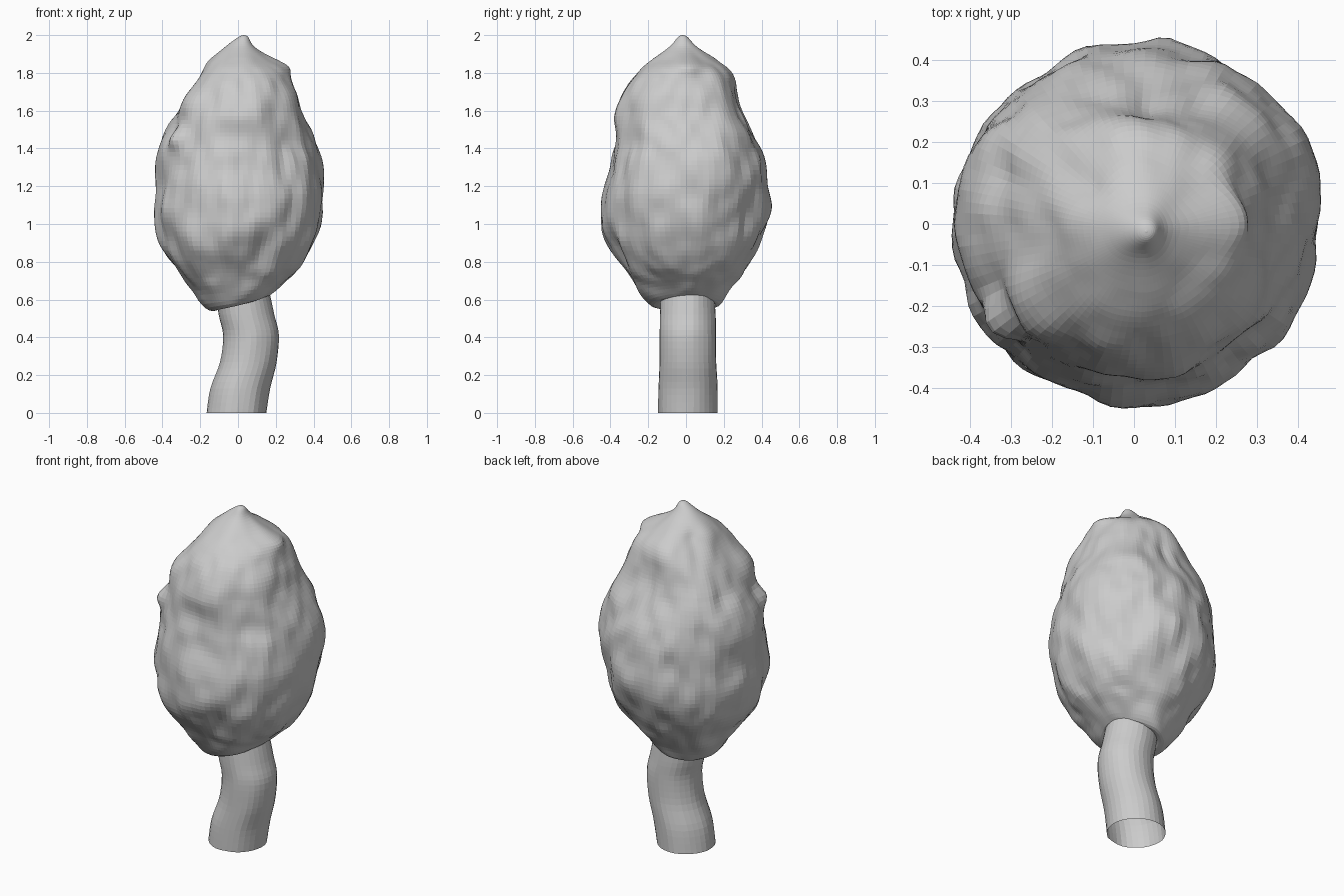
import bpy, bmesh, math
from mathutils import Vector, noise

cube = bpy.data.objects.get("Cube")
if cube:
    bpy.data.objects.remove(cube)

grey = bpy.data.materials.new("plain grey")
grey.use_nodes = True
tone = (0.6, 0.6, 0.6, 1)
grey.diffuse_color = tone
grey.node_tree.nodes["Principled BSDF"].inputs["Base Color"].default_value = tone


def smooth_at(rows, t):
    """Catmull-Rom sample of a list of rows, t from 0 to 1."""
    s = t * (len(rows) - 1)
    i = min(int(s), len(rows) - 2)
    f = s - i
    a, b, c, d = (Vector(rows[max(0, min(len(rows) - 1, k))]) for k in range(i - 1, i + 3))
    return b + f / 2 * (c - a + f * (2 * a - 5 * b + 4 * c - d + f * (3 * (b - c) + d - a)))


def build(name, point, segments, rings, closed):
    """Skin a tube of rings from point(angle, t), with closed or open ends."""
    bm = bmesh.new()
    loops = [[bm.verts.new(point(math.tau * s / segments, r / rings)) for s in range(segments)]
             for r in range(rings + 1)]
    for low, high in zip(loops, loops[1:]):
        for s in range(segments):
            n = (s + 1) % segments
            bm.faces.new((low[s], low[n], high[n], high[s]))
    if closed:
        bm.faces.new(loops[0][::-1])
        bm.faces.new(loops[-1])
    mesh = bpy.data.meshes.new(name)
    bm.to_mesh(mesh)
    bm.free()
    mesh.materials.append(grey)
    obj = bpy.data.objects.new(name, mesh)
    bpy.context.collection.objects.link(obj)


# Crown outline: height, then reach to the left, right, back and front
outline = [
    (.61, .08, .08, .08, .08), (.575, .16, .14, .17, .18), (.67, .25, .25, .24, .26),
    (.78, .34, .345, .32, .345), (.92, .41, .415, .39, .42), (1.06, .435, .44, .43, .44),
    (1.20, .445, .42, .43, .435), (1.34, .435, .425, .40, .40), (1.46, .39, .40, .36, .37),
    (1.58, .34, .32, .315, .37), (1.70, .31, .27, .28, .33), (1.80, .25, .22, .25, .25),
    (1.87, .15, .17, .17, .16), (1.94, .06, .09, .07, .07), (1.99, .025, .025, .025, .025),
    (2.0, .002, .002, .002, .002)]

# Foliage swellings: angle in degrees, height, angular spread, height spread, size
swellings = [(217, 1.45, 9, .06, .045), (222, 1.64, 18, .1, .035), (38, 1.48, 18, .12, .045),
             (27, 1.3, 14, .15, .02), (5, 1.85, 22, .05, .045), (62, 1.2, 12, .2, .02),
             (105, 1.1, 14, .2, .02), (222, 1.3, 8, .06, -.02), (140, 1.55, 16, .12, .02),
             (320, 1.55, 16, .12, .02), (200, .95, 8, .15, -.015), (290, .9, 8, .12, -.02),
             (235, .8, 20, .12, .015), (135, 1.82, 22, .07, -.04), (85, 1.6, 8, .12, -.02)]


def crown_point(a, t):
    z, left, right, back, front = smooth_at(outline, t)
    c, s = math.cos(a), math.sin(a)
    r = (left if c > 0 else right) * c * c + (back if s > 0 else front) * s * s
    body = min(1, max(0, r) / .3)
    # lumps that are slightly taller than wide
    lump = noise.noise(Vector((r * c * 6.5, r * s * 6.5, z * 4.5)))
    fine = noise.noise(Vector((r * c * 13 + 7, r * s * 13, z * 7)))
    r += body * (.026 * lump + .013 * fine)
    for deg, h, da, dz, size in swellings:
        turn = (math.degrees(a) - deg + 180) % 360 - 180
        r += size * math.exp(-(turn / da) ** 2 - ((z - h) / dz) ** 2)
    # underside is tilted, tip leans left
    under = max(0, min(1, (.77 - z) / .18))
    lean = .03 * max(0, min(1, (z - 1.6) / .4))
    z += under * (.04 * c + .005 * math.cos(2 * a))
    return Vector((r * c + lean, r * s - lean * .6, z))


build("crown", crown_point, 96, 84, True)

# Bent hollow trunk: centre x, height, radius
bend = [(-.008, 0, .158), (.012, .13, .157), (.055, .27, .15),
        (.069, .41, .149), (.045, .52, .147), (.02, .66, .14)]


def trunk_point(a, t):
    x, z, r = smooth_at(bend, t)
    r += .004 * noise.noise(Vector((math.cos(a) * 2, math.sin(a) * 2, z * 4)))
    return Vector((x + r * math.cos(a), .01 + r * math.sin(a), z))


build("trunk", trunk_point, 32, 20, False)
